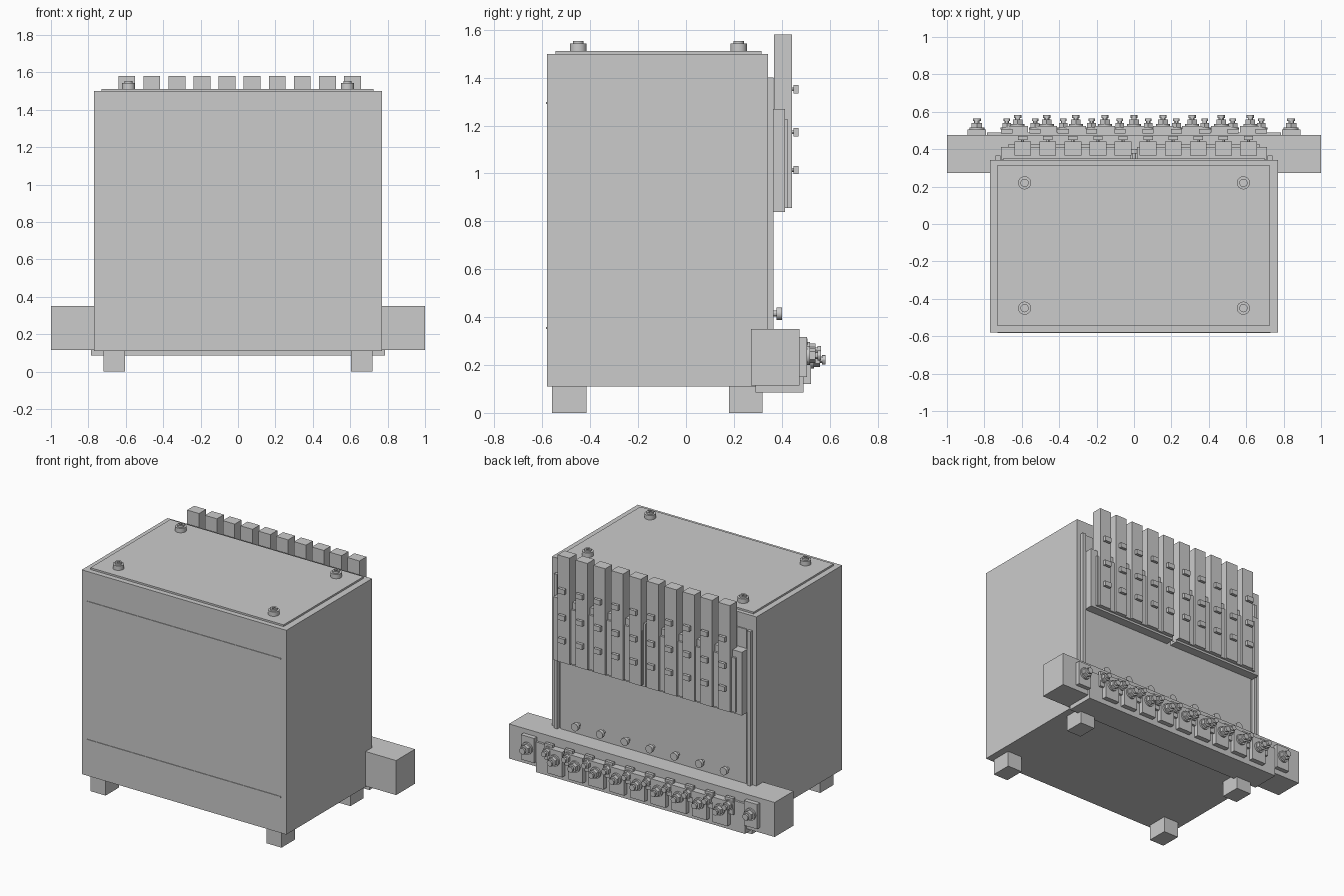
import bpy, math
from mathutils import Matrix

cube = bpy.data.objects.get("Cube")
if cube:
    bpy.data.objects.remove(cube, do_unlink=True)

grey = bpy.data.materials.new("light_grey")
grey.use_nodes = True
colour = (0.6, 0.6, 0.6, 1)
grey.diffuse_color = colour
grey.node_tree.nodes["Principled BSDF"].inputs["Base Color"].default_value = colour


def box(name, x, y, z):
    """Box from (low, high) ranges on each axis."""
    bpy.ops.mesh.primitive_cube_add(size=1)
    ob = bpy.context.object
    ob.name = name
    ranges = (x, y, z)
    size = [b - a for a, b in ranges]
    middle = [(a + b) / 2 for a, b in ranges]
    ob.data.transform(Matrix.Translation(middle) @ Matrix.Diagonal((*size, 1)))
    ob.data.materials.append(grey)
    return ob


def rod(name, x, y, z, radius, length, axis="Z", sides=20):
    """Cylinder starting at the point and running along +y or +z."""
    turn = Matrix.Rotation(-math.pi / 2, 4, "X") if axis == "Y" else Matrix()
    bpy.ops.mesh.primitive_cylinder_add(vertices=sides, radius=radius, depth=length)
    ob = bpy.context.object
    ob.name = name
    ob.data.transform(Matrix.Translation((x, y, z)) @ turn
                      @ Matrix.Translation((0, 0, length / 2)))
    ob.data.materials.append(grey)
    if sides > 8:
        bpy.ops.object.shade_smooth_by_angle()
    return ob


def around(c, width):
    return (c - width / 2, c + width / 2)


def row(count, first, last):
    return [first + (last - first) * i / (count - 1) for i in range(count)]


def terminal(x, y, z, r):
    """Washer, hex nut and threaded stud facing the back."""
    rod("terminal_washer", x, y, z, r * 1.25, 0.012, "Y")
    rod("terminal_nut", x, y + 0.012, z, r, 0.024, "Y", 6)
    rod("terminal_neck", x, y + 0.036, z, r * 0.45, 0.012, "Y", 12)
    rod("terminal_tip", x, y + 0.045, z, r * 0.65, 0.014, "Y", 12)


# Cabinet with lid, feet and front seams
box("cabinet", (-0.77, 0.77), (-0.58, 0.342), (0.11, 1.5))
box("lid", (-0.73, 0.725), (-0.545, 0.315), (1.5, 1.512))
for x in (-0.6625, 0.6625):
    for y in ((-0.56, -0.415), (0.18, 0.32)):
        box("foot", around(x, 0.115), y, (0, 0.11))
for z in (0.355, 1.295):
    box("front_seam", (-0.73, 0.73), (-0.584, -0.58), around(z, 0.008))

# Lid screws with cross slots
for x in (-0.585, 0.585):
    for y in (-0.45, 0.22):
        rod("lid_screw_washer", x, y, 1.512, 0.035, 0.03, sides=24)
        head = rod("lid_screw_head", x, y, 1.54, 0.022, 0.014)
        for w, d in ((0.03, 0.007), (0.007, 0.03)):
            cutter = box("slot_cutter", around(x, w), around(y, d), (1.548, 1.57))
            cutter.hide_render = True
            cutter.hide_set(True)
            cut = head.modifiers.new("slot", "BOOLEAN")
            cut.operation = "DIFFERENCE"
            cut.object = cutter

# Back panel with side rails
box("back_panel", (-0.7, 0.7), (0.34, 0.35), (0.3, 1.4))
for x in (-0.727, 0.727):
    box("panel_rail", around(x, 0.025), (0.34, 0.365), (0.3, 1.4))
for x in row(7, -0.56, 0.56):
    rod("panel_screw_stem", x, 0.345, 0.415, 0.012, 0.04, "Y", 12)
    rod("panel_screw", x, 0.378, 0.415, 0.026, 0.022, "Y")

# Carrier block in two halves
for side in (-1, 1):
    def half(a, b):
        return tuple(sorted((side * a, side * b)))
    box("carrier", half(0.015, 0.71), (0.345, 0.413), (0.84, 1.27))
    box("carrier_face", half(0.03, 0.67), (0.41, 0.427), (0.855, 1.225))

# Upright bars, each with three knobs
for x in row(10, -0.595, 0.612):
    box("upright_bar", around(x, 0.09), (0.367, 0.442), (0.855, 1.58))
    for z in (1.015, 1.172, 1.352):
        rod("knob_stem", x, 0.438, z, 0.008, 0.015, "Y", 12)
        box("knob", around(x, 0.05), (0.45, 0.47), around(z, 0.034))

# Terminal beam with strip
box("terminal_beam", (-1, 1), (0.272, 0.475), (0.115, 0.35))
box("terminal_strip", (-0.787, 0.787), (0.29, 0.49), (0.085, 0.29))

# Outer terminals
for x in (-0.84, 0.84):
    box("outer_terminal_plate", around(x, 0.1), (0.47, 0.505), (0.15, 0.318))
    terminal(x, 0.505, 0.24, 0.032)

# Two interleaved rows of terminals
for x in row(9, -0.622, 0.622):
    box("terminal_plate", around(x, 0.11), (0.485, 0.523), (0.12, 0.29))
    terminal(x, 0.523, 0.222, 0.03)
for x in row(10, -0.68, 0.68):
    box("terminal_tab", around(x, 0.06), (0.485, 0.507), (0.2, 0.31))
    terminal(x, 0.505, 0.262, 0.027)
